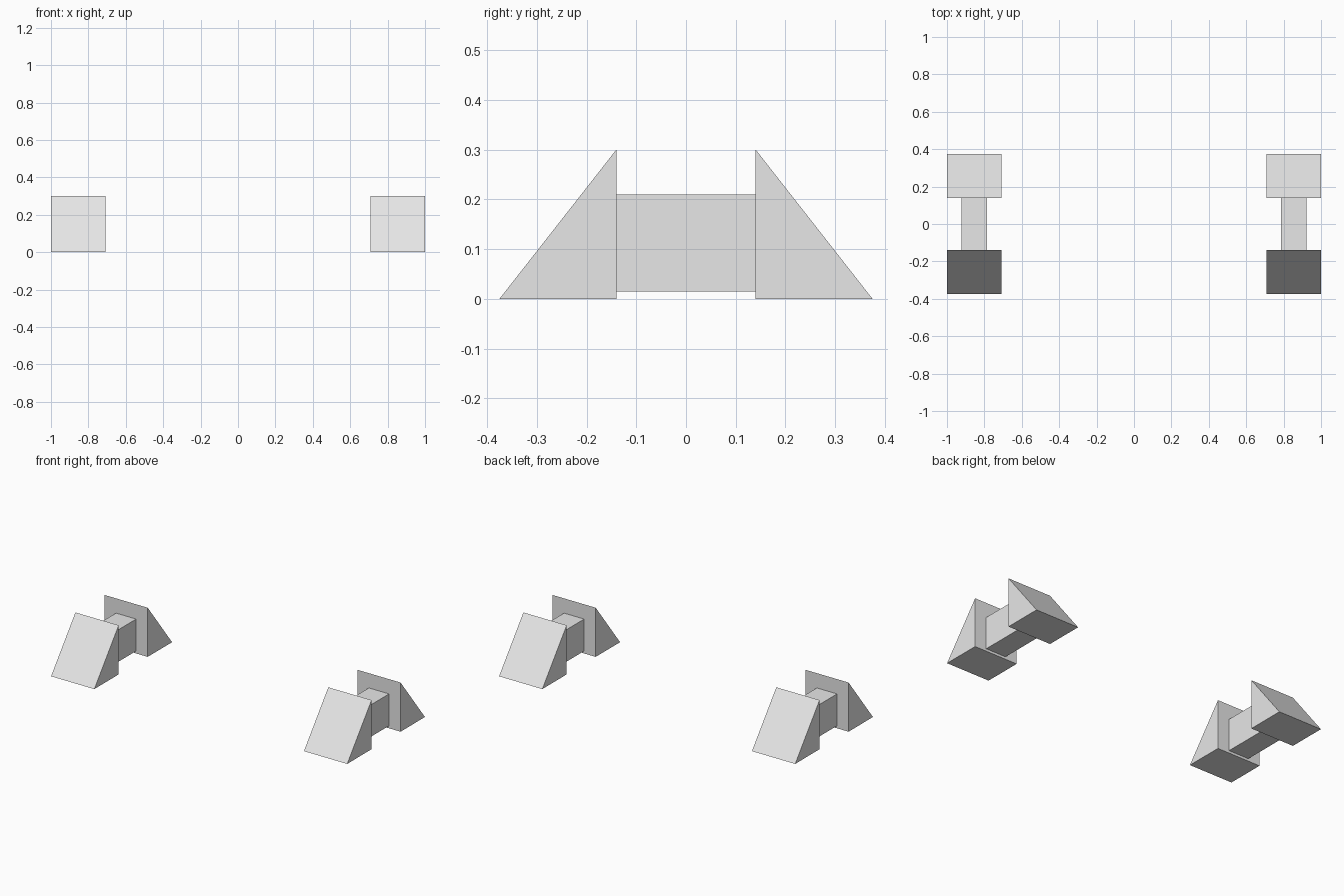
import bpy
import bmesh
from mathutils import Vector

cube = bpy.data.objects.get("Cube")
if cube:
    bpy.data.objects.remove(cube, do_unlink=True)

grey = bpy.data.materials.new("light grey")
grey.use_nodes = True
colour = (0.8, 0.8, 0.8, 1)
grey.diffuse_color = colour
grey.node_tree.nodes["Principled BSDF"].inputs["Base Color"].default_value = colour


def prism(name, profile, x_centre, width):
    """Extrude a closed (y, z) profile along x."""
    bm = bmesh.new()
    verts = [bm.verts.new((x_centre - width / 2, y, z)) for y, z in profile]
    face = bm.faces.new(verts)
    extruded = bmesh.ops.extrude_face_region(bm, geom=[face])["geom"]
    moved = [v for v in extruded if isinstance(v, bmesh.types.BMVert)]
    bmesh.ops.translate(bm, verts=moved, vec=Vector((width, 0, 0)))
    bmesh.ops.recalc_face_normals(bm, faces=bm.faces[:])
    mesh = bpy.data.meshes.new(name)
    bm.to_mesh(mesh)
    bm.free()
    mesh.materials.append(grey)
    obj = bpy.data.objects.new(name, mesh)
    bpy.context.collection.objects.link(obj)


INNER, OUTER, HEIGHT = 0.14, 0.375, 0.3
BAR_BOTTOM, BAR_TOP = 0.015, 0.21

# Two identical chocks: a pair of wedges joined by a bar
for side, x in (("right", -0.854), ("left", 0.854)):
    for end, s in (("front", -1), ("back", 1)):
        prism(f"{side}_{end}_wedge",
              [(s * INNER, 0), (s * OUTER, 0), (s * INNER, HEIGHT)], x, 0.292)
    prism(f"{side}_connecting_bar",
          [(-INNER, BAR_BOTTOM), (INNER, BAR_BOTTOM),
           (INNER, BAR_TOP), (-INNER, BAR_TOP)], x, 0.136)
